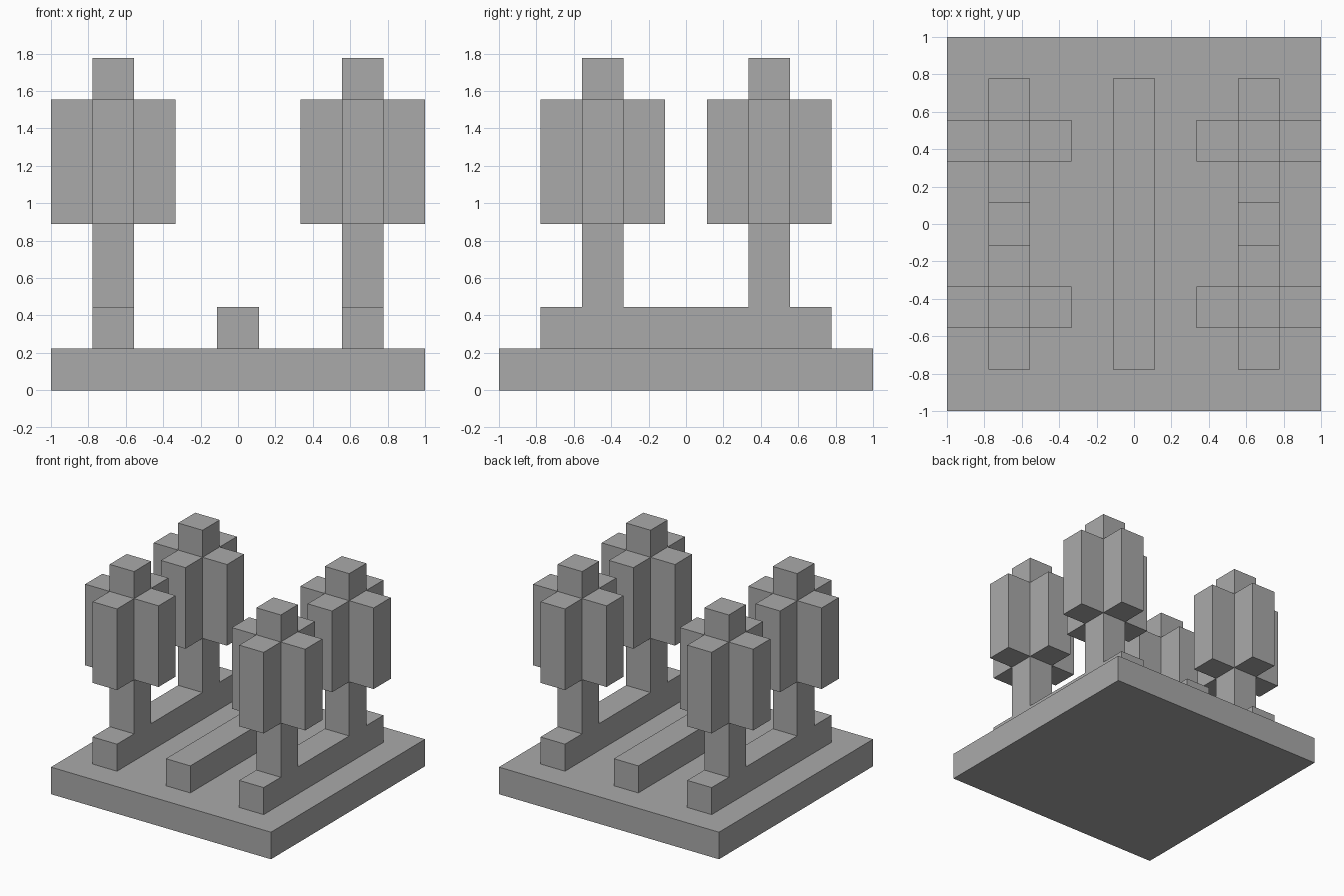
import bpy
import bmesh

cube = bpy.data.objects.get("Cube")
if cube:
    bpy.data.objects.remove(cube, do_unlink=True)

U = 2 / 9  # one block

grey = bpy.data.materials.new("plain grey")
grey.use_nodes = True
colour = (0.4, 0.4, 0.4, 1)
grey.diffuse_color = colour
grey.node_tree.nodes["Principled BSDF"].inputs["Base Color"].default_value = colour


def prism(name, outline, bottom, top, x=0, y=0):
    """Extrude an outline, in blocks, from bottom to top."""
    bm = bmesh.new()
    face = bm.faces.new([bm.verts.new((px * U, py * U, bottom * U)) for px, py in outline])
    moved = bmesh.ops.extrude_face_region(bm, geom=[face], use_keep_orig=True)["geom"]
    verts = [v for v in moved if isinstance(v, bmesh.types.BMVert)]
    bmesh.ops.translate(bm, verts=verts, vec=(0, 0, (top - bottom) * U))
    bmesh.ops.recalc_face_normals(bm, faces=bm.faces)
    mesh = bpy.data.meshes.new(name)
    bm.to_mesh(mesh)
    bm.free()
    mesh.materials.append(grey)
    obj = bpy.data.objects.new(name, mesh)
    obj.location = (x * U, y * U, 0)
    bpy.context.collection.objects.link(obj)


def rectangle(width, depth):
    w, d = width / 2, depth / 2
    return [(-w, -d), (w, -d), (w, d), (-w, d)]


# Cross-shaped foliage outline: one arm turned through four quarters
a, b = 0.5, 1.5
cross = []
arm = [(b, -a), (b, a), (a, a)]
for quarter in range(4):
    cross += arm
    arm = [(-py, px) for px, py in arm]

# Ground slab and the three long beds
prism("ground_slab", rectangle(9, 9), 0, 1)
for side, x in (("right", -3), ("middle", 0), ("left", 3)):
    prism(side + "_bed", rectangle(1, 7), 1, 2, x)

# Four trees standing on the outer beds
for side, x in (("right", -3), ("left", 3)):
    for end, y in (("front", -2), ("back", 2)):
        prism(f"{end}_{side}_trunk", rectangle(1, 1), 2, 8, x, y)
        prism(f"{end}_{side}_foliage", cross, 4, 7, x, y)
